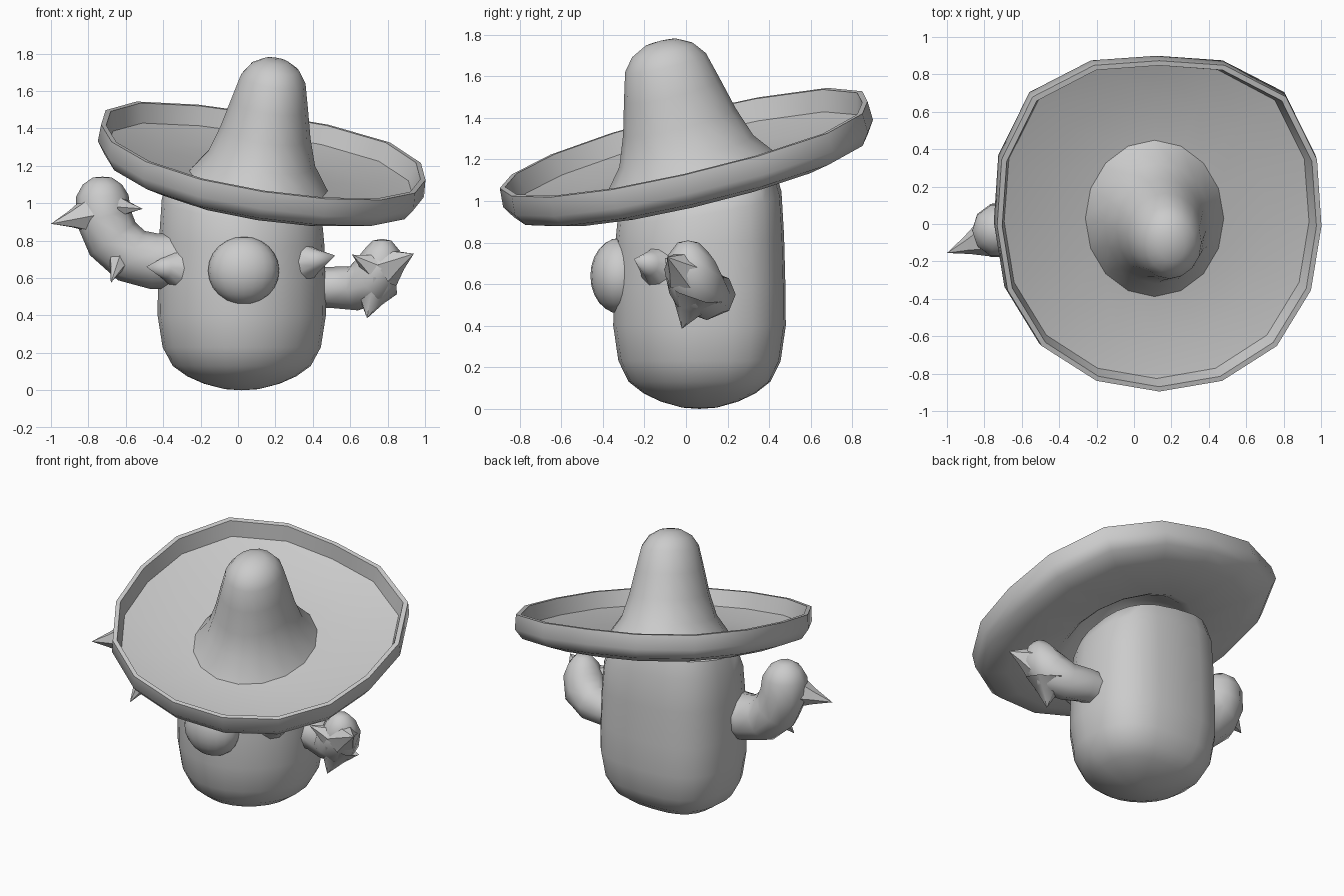
import bpy, bmesh
from math import cos, sin, pi, radians
from mathutils import Vector

old = bpy.data.objects.get("Cube")
if old:
    bpy.data.objects.remove(old)

grey = bpy.data.materials.new("plain_grey")
grey.use_nodes = True
grey.diffuse_color = (0.6, 0.6, 0.6, 1)
grey.node_tree.nodes["Principled BSDF"].inputs["Base Color"].default_value = (0.6, 0.6, 0.6, 1)


def finish(name, bm, angle=40):
    """Turn a bmesh into a shaded object."""
    bmesh.ops.remove_doubles(bm, verts=bm.verts, dist=0.0005)
    bmesh.ops.recalc_face_normals(bm, faces=bm.faces)
    mesh = bpy.data.meshes.new(name)
    bm.to_mesh(mesh)
    bm.free()
    mesh.materials.append(grey)
    ob = bpy.data.objects.new(name, mesh)
    bpy.context.collection.objects.link(ob)
    bpy.ops.object.select_all(action='DESELECT')
    ob.select_set(True)
    bpy.context.view_layer.objects.active = ob
    bpy.ops.object.shade_smooth_by_angle(angle=radians(angle))


def loft(name, rings, angle=40):
    """Bridge equal rings of points; collapsed rings become poles."""
    bm = bmesh.new()
    loops = [[bm.verts.new(p) for p in ring] for ring in rings]
    n = len(loops[0])
    for a, b in zip(loops, loops[1:]):
        for i in range(n):
            j = (i + 1) % n
            bm.faces.new((a[i], a[j], b[j], b[i]))
    finish(name, bm, angle)


def turn(n):
    return [2 * pi * i / n for i in range(n)]


# slope of the tilted hat, shared by the top of the body
SX, SY = -0.145, 0.236


# Body: rounded box section, squarer at the back
def power(v, e):
    return (1 if v >= 0 else -1) * abs(v) ** e


def body_point(a, f, z):
    e = 2 / (2.8 if sin(a) > 0 else 1.88)
    x = 0.02 + 0.45 * f * power(cos(a), e)
    y = 0.065 + 0.415 * f * power(sin(a), e)
    t = min(max((z - 0.7) / 0.35, 0), 1)
    return x, y, z + t * (SX * (x - 0.11) + SY * (y - 0.03))


body_profile = [(0, 0), (0.2, 0.006), (0.45, 0.035), (0.65, 0.075), (0.82, 0.13),
                (0.94, 0.23), (1, 0.4), (0.995, 0.6), (0.98, 0.8), (0.95, 0.96),
                (0.88, 1.04), (0.7, 1.09), (0.4, 1.11), (0, 1.12)]
loft("body", [[body_point(a, f, z) for a in turn(24)] for f, z in body_profile])


# Hat: tilted crown and wide upturned brim, drooping on its left
def hat_point(a, r, h):
    wide = min(max((r - 0.4) / 0.45, 0), 1)
    corner = 0.105 if sin(a) > 0 else 0.025
    r *= 1 + wide * corner * sin(2 * a) ** 2
    u = r * cos(a)
    v = r * sin(a) * (1.13 - 0.11 * wide)
    droop = 0.025 * sin(a) ** 2 + 0.045 * max(cos(a), 0) ** 2
    return (0.11 + u - SX * h, 0.03 + v - SY * h,
            1.12 + h + SX * u + SY * v - droop * wide)


hat_profile = [(0, 0.65), (0.07, 0.64), (0.13, 0.605), (0.172, 0.545), (0.205, 0.41),
               (0.24, 0.26), (0.285, 0.12), (0.37, 0), (0.6, 0.02), (0.815, 0.075),
               (0.84, 0.175), (0.867, 0.175), (0.872, 0.085), (0.83, 0.025), (0.7, -0.02),
               (0.4, -0.045), (0.36, -0.02), (0.25, 0.1), (0, 0.3)]
loft("hat", [[hat_point(a, r, h) for a in turn(16)] for r, h in hat_profile], 45)

# Nose
bm = bmesh.new()
bmesh.ops.create_uvsphere(bm, u_segments=20, v_segments=12, radius=1)
for v in bm.verts:
    v.co = (0.03 + 0.19 * v.co.x, -0.318 + 0.142 * v.co.y, 0.64 + 0.182 * v.co.z)
finish("nose", bm)


# Arms: bent tubes with rounded ends, bending mainly in the front plane
def arm(name, path, sides):
    pts = [Vector(p[:3]) for p in path]
    rings = []
    for i, p in enumerate(pts):
        d = (pts[min(i + 1, len(pts) - 1)] - pts[max(i - 1, 0)]).normalized()
        side = d.cross(Vector((0, 1, 0))).normalized()
        depth = side.cross(d)
        r = path[i][3]
        rings.append([p + r * (cos(a) * side + sin(a) * depth) for a in turn(sides)])
    loft(name, rings, 50)


arm("right_arm", [(-0.32, -0.03, 0.69, 0.15), (-0.45, -0.03, 0.69, 0.15),
                  (-0.57, -0.03, 0.72, 0.15), (-0.67, -0.03, 0.81, 0.15),
                  (-0.72, -0.035, 0.93, 0.15), (-0.725, -0.035, 1.04, 0.14),
                  (-0.725, -0.035, 1.1, 0.105), (-0.725, -0.035, 1.138, 0.05),
                  (-0.725, -0.035, 1.142, 0)], 10)
arm("left_arm", [(0.38, 0.13, 0.55, 0.105), (0.5, 0.13, 0.55, 0.11),
                 (0.62, 0.1, 0.545, 0.12), (0.72, 0.05, 0.59, 0.14),
                 (0.765, 0.02, 0.68, 0.125), (0.77, 0.01, 0.75, 0.095),
                 (0.77, 0.01, 0.8, 0.05), (0.77, 0.01, 0.81, 0)], 8)


# Spikes: each is a flared cone
def spike(name, base, tip, r, sides=6):
    base, tip = Vector(base), Vector(tip)
    q = (tip - base).to_track_quat('Z', 'Y')
    rings = []
    for t, f in ((0, 1), (0.45, 0.5), (1, 0)):
        c = base.lerp(tip, t)
        rings.append([c + q @ Vector((r * f * cos(a), r * f * sin(a), 0))
                      for a in turn(sides)])
    loft(name, rings, 50)


spike("body_spike_right", (-0.31, -0.12, 0.65), (-0.49, -0.25, 0.66), 0.12, 10)
spike("body_spike_left", (0.34, -0.12, 0.68), (0.52, -0.25, 0.72), 0.12, 10)
spike("right_arm_spike_outer", (-0.8, -0.08, 0.935), (-1.0, -0.155, 0.89), 0.1)
spike("right_arm_spike_inner", (-0.63, -0.1, 0.98), (-0.51, -0.13, 0.97), 0.06)
spike("right_arm_spike_lower", (-0.63, -0.11, 0.71), (-0.68, -0.2, 0.575), 0.07)
spike("left_arm_spike_outer", (0.8, -0.01, 0.67), (0.94, -0.09, 0.73), 0.11)
spike("left_arm_spike_inner", (0.71, -0.04, 0.67), (0.61, -0.1, 0.725), 0.07)
spike("left_arm_spike_lower", (0.73, 0.04, 0.56), (0.69, -0.02, 0.385), 0.14)
